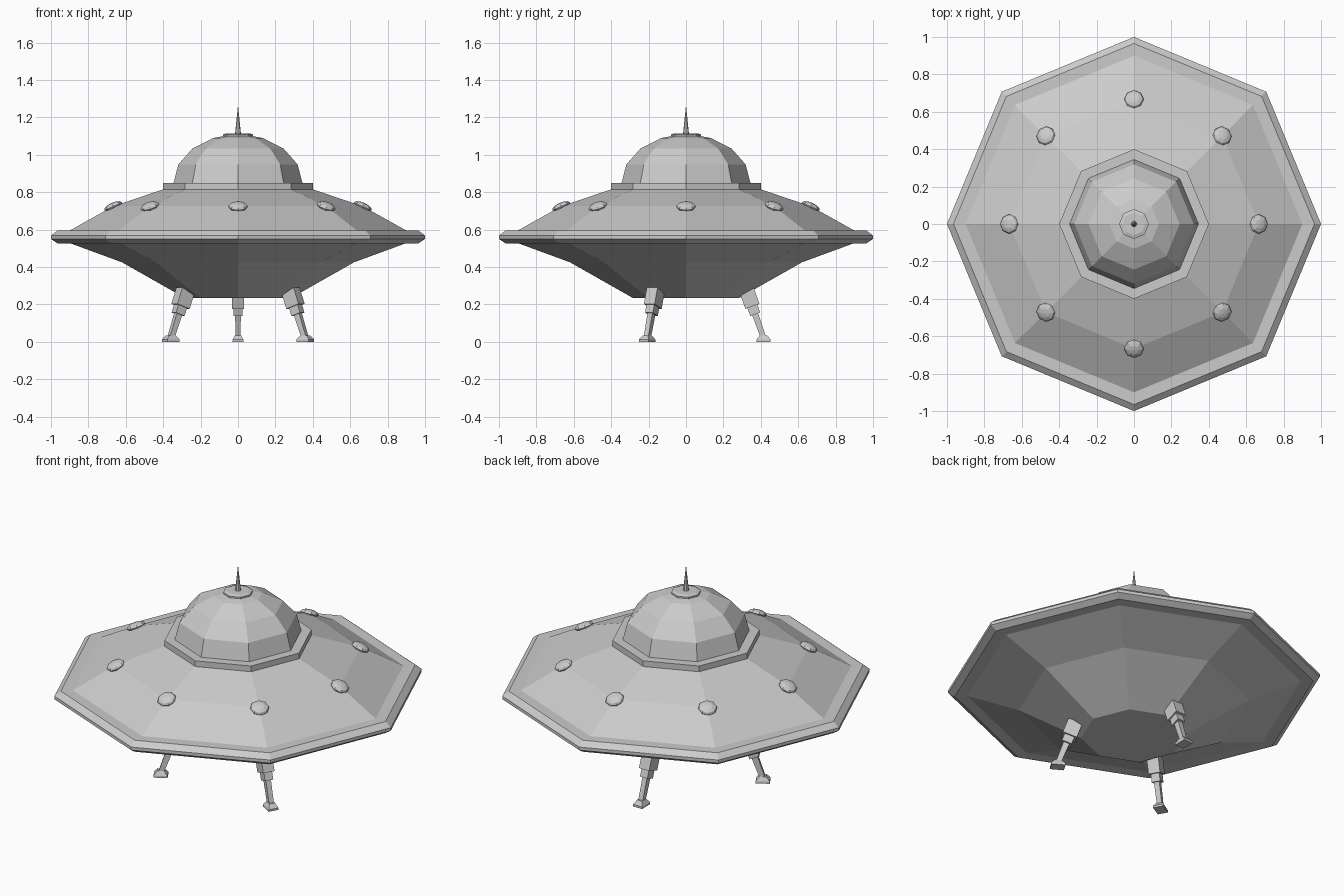
import bpy, bmesh, math
from mathutils import Matrix, Vector

if "Cube" in bpy.data.objects:
    bpy.data.objects.remove(bpy.data.objects["Cube"])

grey = bpy.data.materials.new("light_grey_metal")
grey.diffuse_color = (0.6, 0.6, 0.6, 1)
grey.use_nodes = True
grey.node_tree.nodes["Principled BSDF"].inputs["Base Color"].default_value = grey.diffuse_color


def finish(name, bm):
    bmesh.ops.remove_doubles(bm, verts=bm.verts, dist=1e-5)
    bmesh.ops.recalc_face_normals(bm, faces=bm.faces)
    mesh = bpy.data.meshes.new(name)
    bm.to_mesh(mesh)
    bm.free()
    mesh.materials.append(grey)
    obj = bpy.data.objects.new(name, mesh)
    bpy.context.collection.objects.link(obj)
    return obj


def lathe(name, profile, sides=8):
    """Closed solid of revolution from (radius, z) points, bottom to top."""
    bm = bmesh.new()
    rings = []
    for r, z in profile:
        rings.append([bm.verts.new((r * math.cos(2 * math.pi * i / sides),
                                    r * math.sin(2 * math.pi * i / sides), z))
                      for i in range(sides)])
    for a, b in zip(rings, rings[1:]):
        for i in range(sides):
            j = (i + 1) % sides
            bm.faces.new((a[i], a[j], b[j], b[i]))
    bm.faces.new(rings[0][::-1])
    bm.faces.new(rings[-1])
    return finish(name, bm)


def block(bm, size_low, size_high, low, high, matrix):
    """Tapered four-sided block between two heights."""
    ends = []
    for (sx, sy), z in ((size_low, low), (size_high, high)):
        ends.append([bm.verts.new(matrix @ Vector((x * sx / 2, y * sy / 2, z)))
                     for x, y in ((-1, -1), (1, -1), (1, 1), (-1, 1))])
    a, b = ends
    bm.faces.new(a[::-1])
    bm.faces.new(b)
    for i in range(4):
        j = (i + 1) % 4
        bm.faces.new((a[i], a[j], b[j], b[i]))


# Saucer body
lathe("saucer_hull", [(0.285, 0.235), (0.62, 0.425), (0.90, 0.528), (0.90, 0.595),
                      (0.667, 0.725), (0.38, 0.822)])
lathe("saucer_rim", [(0.88, 0.527), (0.965, 0.527), (1.0, 0.55), (1.0, 0.568),
                     (0.965, 0.595), (0.88, 0.595)])
lathe("dome_collar", [(0.40, 0.815), (0.40, 0.849)])

# Dome: squashed hemisphere in four bands
lathe("dome", [(0.345 * math.cos(math.radians(a)), 0.848 + 0.262 * math.sin(math.radians(a)))
               for a in (0, 22.5, 45, 67.5, 85)])
lathe("dome_cap", [(0.08, 1.098), (0.08, 1.109), (0.06, 1.115)])
lathe("antenna", [(0.016, 1.11), (0.011, 1.16), (0.001, 1.255)])

# Eight lamps lying on the hull slope
for i in range(8):
    bm = bmesh.new()
    place = (Matrix.Rotation(i * math.pi / 4, 4, 'Z')
             @ Matrix.Translation((0.667, 0, 0.724))
             @ Matrix.Rotation(math.radians(24), 4, 'Y')
             @ Matrix.Diagonal((0.052, 0.052, 0.021, 1)))
    bmesh.ops.create_uvsphere(bm, u_segments=8, v_segments=6, radius=1, matrix=place)
    finish("lamp_%d" % (i + 1), bm)

# Three telescopic landing legs with feet
tilt = math.atan2(0.085, 0.24)
for name, angle in (("back", 90), ("front_left", 210), ("front_right", 330)):
    turn = Matrix.Rotation(math.radians(angle), 4, 'Z')
    axis = (turn @ Matrix.Translation((0.415, 0, 0.02))
            @ Matrix.Rotation(-tilt, 4, 'Y'))
    bm = bmesh.new()
    block(bm, (0.08, 0.066), (0.08, 0.066), 0.18, 0.272, axis)
    block(bm, (0.056, 0.048), (0.056, 0.048), 0.135, 0.185, axis)
    block(bm, (0.028, 0.028), (0.034, 0.030), 0.0, 0.14, axis)
    finish(name + "_leg", bm)
    bm = bmesh.new()
    foot = turn @ Matrix.Translation((0.415, 0, 0))
    block(bm, (0.076, 0.058), (0.076, 0.058), 0.0, 0.012, foot)
    block(bm, (0.076, 0.058), (0.038, 0.034), 0.012, 0.035, foot)
    finish(name + "_foot", bm)
